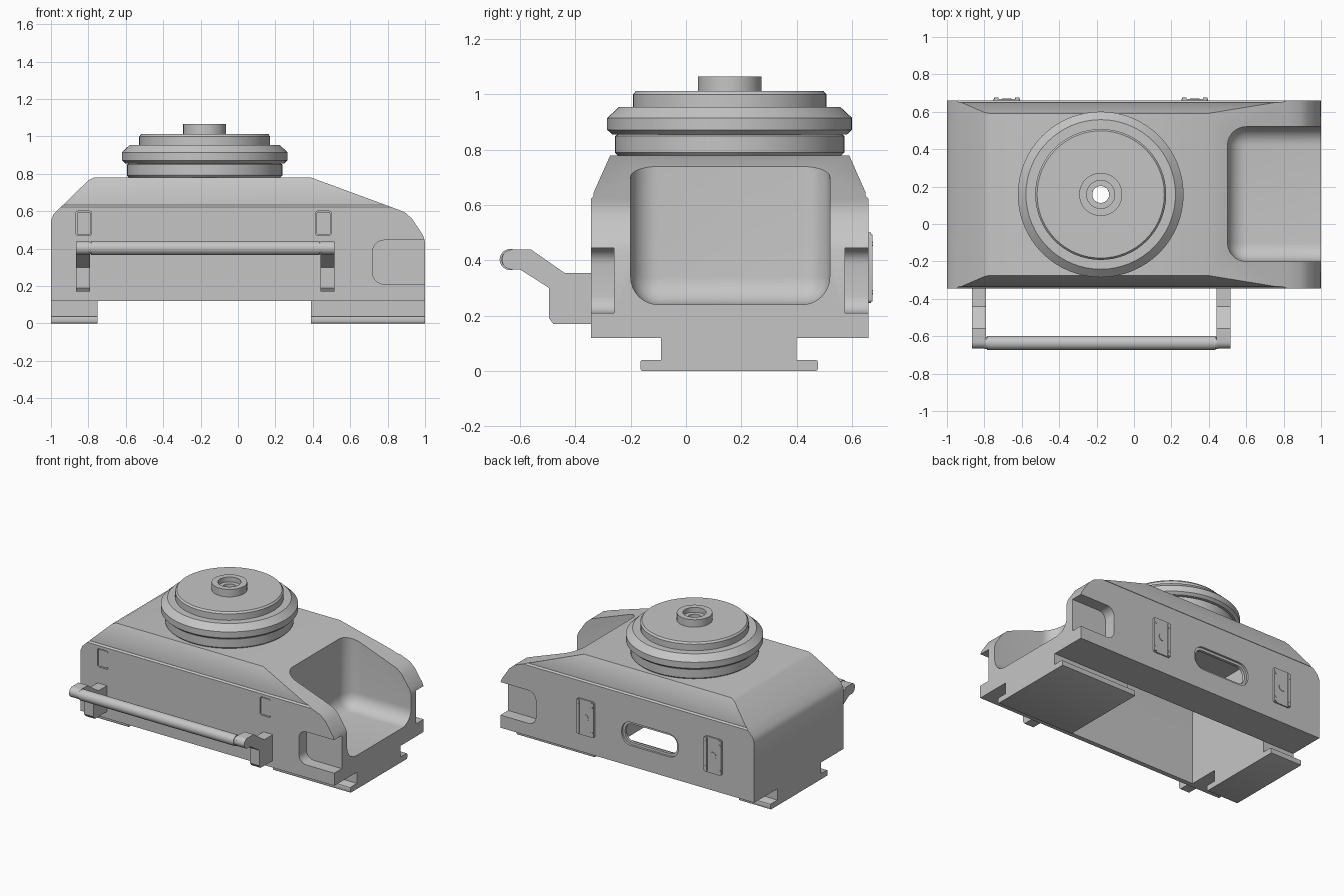
import bpy, bmesh, math
from mathutils import Vector

old = bpy.data.objects.get("Cube")
if old:
    bpy.data.objects.remove(old)

grey = bpy.data.materials.new("plain grey")
grey.use_nodes = True
grey.diffuse_color = (0.56, 0.56, 0.56, 1)
grey.node_tree.nodes["Principled BSDF"].inputs["Base Color"].default_value = (0.56, 0.56, 0.56, 1)


def make(name, bm):
    bmesh.ops.recalc_face_normals(bm, faces=bm.faces)
    mesh = bpy.data.meshes.new(name)
    bm.to_mesh(mesh)
    bm.free()
    mesh.materials.append(grey)
    obj = bpy.data.objects.new(name, mesh)
    bpy.context.collection.objects.link(obj)
    return obj


def extrude(name, points, axis, start, end):
    """Extrude a profile along x (points are y, z) or along y (points are x, z)."""
    bm = bmesh.new()
    place = (lambda a, b: (start, a, b)) if axis == "x" else (lambda a, b: (a, start, b))
    face = bm.faces.new([bm.verts.new(place(a, b)) for a, b in points])
    step = Vector((end - start, 0, 0) if axis == "x" else (0, end - start, 0))
    moved = bmesh.ops.extrude_face_region(bm, geom=[face], use_keep_orig=True)["geom"]
    bmesh.ops.translate(bm, vec=step, verts=[v for v in moved if isinstance(v, bmesh.types.BMVert)])
    return make(name, bm)


def box(name, low, high, bevel=0, along=None, segments=5):
    """Box between two corners; bevels all edges, or only those along one axis."""
    bm = bmesh.new()
    bmesh.ops.create_cube(bm, size=1)
    low, high = Vector(low), Vector(high)
    for v in bm.verts:
        v.co = (low + high) / 2 + v.co * (high - low)
    if bevel:
        edges = [e for e in bm.edges if along is None
                 or abs((e.verts[0].co - e.verts[1].co)[along]) > 1e-4]
        bmesh.ops.bevel(bm, geom=edges, offset=bevel, segments=segments, profile=0.5, affect="EDGES")
    return make(name, bm)


def rod(name, centre, radius, length, axis):
    bm = bmesh.new()
    bmesh.ops.create_cone(bm, cap_ends=True, segments=32, radius1=radius, radius2=radius, depth=length)
    turn = {"x": Vector((1, 0, 0)), "y": Vector((0, 1, 0)), "z": Vector((0, 0, 1))}[axis]
    matrix = turn.to_track_quat("Z", "Y").to_matrix()
    for v in bm.verts:
        v.co = matrix @ v.co + Vector(centre)
    return make(name, bm)


def combine(obj, other, operation="DIFFERENCE"):
    mod = obj.modifiers.new(operation, "BOOLEAN")
    mod.object, mod.operation, mod.solver = other, operation, "EXACT"
    bpy.context.view_layer.objects.active = obj
    bpy.ops.object.modifier_apply(modifier=mod.name)
    bpy.data.objects.remove(other)


def mirrored(half):
    """Close a half cross-section about the body's middle plane."""
    return [(middle + a, z) for a, z in half] + [(middle - a, z) for a, z in reversed(half)]


front, back, middle = -0.345, 0.66, 0.158
hub_x = -0.178

# Body: long profile trimmed by the cross-section
body = extrude("body", [(-1, 0.12), (-1, 0.55), (-0.985, 0.585), (-0.8, 0.765), (-0.77, 0.78),
                        (0.39, 0.78), (0.82, 0.622), (0.89, 0.595), (0.93, 0.56), (0.99, 0.47),
                        (1, 0.44), (1, 0.12)], "y", front - 0.1, back + 0.1)
section = mirrored([(0.5025, 0), (0.5025, 0.622), (0.492, 0.632), (0.492, 0.645), (0.43, 0.785), (0.42, 0.9)])
combine(body, extrude("section", section, "x", -1.1, 1.1), "INTERSECT")

# Scooped pocket at the end
combine(body, box("pocket", (0.5, -0.2, 0.24), (1.5, 0.52, 1.4), 0.1, None, 8))

# Hollow underside following the roof, with a narrower opening
hollow = mirrored([(0.468, 0.16), (0.468, 0.63), (0.41, 0.76)])
combine(body, extrude("cavity", hollow, "x", -0.75, 0.39))
combine(body, box("opening", (-0.75, middle - 0.468, 0), (0.39, 0.4, 0.2)))
combine(body, rod("hub_bore", (hub_x, middle, 0.7), 0.045, 0.4, "z"))

# Corner notches, open at the end
for y in (front, back):
    combine(body, box("notch", (0.72, y - 0.085, 0.21), (1.3, y + 0.085, 0.445), 0.06, 1))

# Slot through the back wall with a stepped rim
for grow, depth in ((0, 0.12), (0.018, 0.014)):
    combine(body, box("slot", (hub_x - 0.205 - grow, back - depth, 0.285 - grow),
                      (hub_x + 0.205 + grow, 0.8, 0.415 + grow), 0.055 + grow, 1))

# Small front recesses with inset covers
for x in (-0.825, 0.457):
    combine(body, box("recess", (x - 0.042, front - 0.1, 0.47), (x + 0.042, front + 0.015, 0.6), 0.012, 1))
    box("front_cover", (x - 0.037, front + 0.005, 0.475), (x + 0.037, front + 0.02, 0.595), 0.01, 1)

# Rail feet
for name, x0, x1 in (("right_foot", -1, -0.75), ("left_foot", 0.39, 1)):
    box(name + "_neck", (x0, -0.09, 0.03), (x1, 0.4, 0.125))
    box(name + "_flange", (x0, -0.165, 0), (x1, 0.477, 0.04), 0.008, 0, 2)

# Turned hub with stepped rings and a bored knob
profile = [(0.4, 0.775), (0.415, 0.79), (0.415, 0.85), (0.405, 0.856), (0.425, 0.856),
           (0.443, 0.872), (0.443, 0.915), (0.4, 0.955), (0.35, 0.955), (0.35, 1.0),
           (0.34, 1.012), (0.115, 1.012), (0.115, 1.065), (0.075, 1.065), (0.075, 1.03),
           (0.045, 1.03), (0.045, 0.775)]
bm = bmesh.new()
ring = [bm.verts.new((hub_x + r, middle, z)) for r, z in profile]
edges = [bm.edges.new((ring[i - 1], v)) for i, v in enumerate(ring)]
bmesh.ops.spin(bm, geom=ring + edges, cent=(hub_x, middle, 0), axis=(0, 0, 1),
               angle=math.tau, steps=64, use_duplicate=False)
bmesh.ops.remove_doubles(bm, verts=bm.verts, dist=0.0005)
make("hub", bm)

# Bent arms with rounded tips
tip_y, tip_z, tip_r = -0.63, 0.403, 0.036
tip = [(tip_y + tip_r * math.cos(a), tip_z + tip_r * math.sin(a))
       for a in (math.pi * (1.5 - i / 10) for i in range(11))]
arm = [(front + 0.01, 0.17), (-0.48, 0.17), (-0.495, 0.19), (-0.495, 0.3), (-0.6, 0.367)]
arm += tip + [(-0.56, 0.439), (-0.44, 0.355), (front + 0.01, 0.355)]
for name, x in (("right_arm", -0.865), ("left_arm", 0.441)):
    extrude(name, arm, "x", x, x + 0.074)

# Cross bar with slimmer ends
rod("cross_bar", (-0.175, tip_y - 0.006, tip_z), 0.038, 1.22, "x")
rod("cross_bar_core", (-0.175, tip_y - 0.006, tip_z), 0.032, 1.25, "x")

# Back plates with side rails, corner pins and a centre boss
for name, x in (("right", -0.68), ("left", 0.325)):
    box(name + "_back_plate", (x - 0.07, back - 0.01, 0.245), (x + 0.07, back + 0.009, 0.5), 0.015, 1)
    rod(name + "_plate_boss", (x, back, 0.372), 0.026, 0.024, "y")
    for side in (-1, 1):
        c = x + side * 0.056
        box(name + "_plate_rail", (c - 0.012, back, 0.252), (c + 0.012, back + 0.015, 0.493), 0.004, 1, 2)
        for z in (0.285, 0.46):
            rod(name + "_plate_pin", (c, back + 0.01, z), 0.008, 0.014, "y")

# Smooth curved surfaces, keep creases sharp
bpy.ops.object.select_all(action="DESELECT")
for obj in bpy.context.scene.objects:
    if obj.type == "MESH" and grey.name in obj.data.materials:
        obj.select_set(True)
        bpy.context.view_layer.objects.active = obj
bpy.ops.object.shade_smooth_by_angle(angle=math.radians(30))
